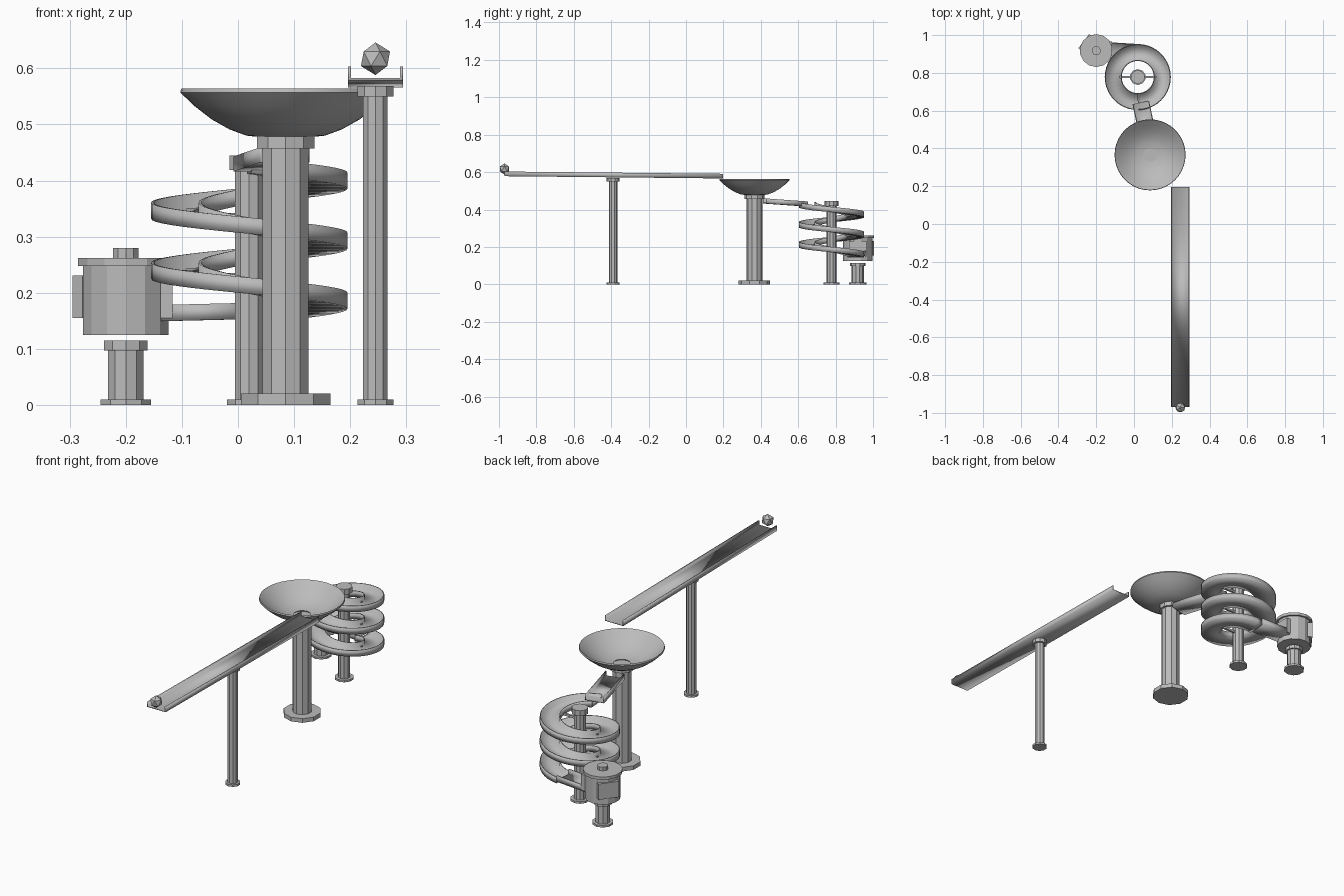
import bpy, bmesh, math
from mathutils import Vector

if "Cube" in bpy.data.objects:
    bpy.data.objects.remove(bpy.data.objects["Cube"])

grey = bpy.data.materials.new("plain_grey")
grey.diffuse_color = (0.5, 0.5, 0.5, 1)
grey.use_nodes = True
grey.node_tree.nodes["Principled BSDF"].inputs["Base Color"].default_value = grey.diffuse_color


def finish(name, bm, smooth=False):
    bmesh.ops.recalc_face_normals(bm, faces=bm.faces)
    me = bpy.data.meshes.new(name)
    bm.to_mesh(me)
    bm.free()
    me.materials.append(grey)
    for p in me.polygons:
        p.use_smooth = smooth
    ob = bpy.data.objects.new(name, me)
    bpy.context.collection.objects.link(ob)
    return ob


def cylinder(name, x, y, r, z0, z1, sides=10):
    bpy.ops.mesh.primitive_cylinder_add(vertices=sides, radius=r, depth=z1 - z0,
                                        location=(x, y, (z0 + z1) / 2))
    ob = bpy.context.object
    ob.name = name
    ob.data.materials.append(grey)


def box(name, loc, size, angle=0):
    bpy.ops.mesh.primitive_cube_add(size=1, location=loc, rotation=(0, 0, angle))
    ob = bpy.context.object
    ob.name = name
    ob.scale = size
    ob.data.materials.append(grey)


def channel(name, path, half, height, t=0.005):
    """U-shaped track swept along a path of floor centre points."""
    prof = [(-half, -t), (half, -t), (half, height), (half - t, height),
            (half - t, 0), (t - half, 0), (t - half, height), (-half, height)]
    path = [Vector(p) for p in path]
    bm = bmesh.new()
    rings = []
    for i, p in enumerate(path):
        d = path[min(i + 1, len(path) - 1)] - path[max(i - 1, 0)]
        side = Vector((d.y, -d.x, 0)).normalized()
        rings.append([bm.verts.new(p + side * a + Vector((0, 0, b))) for a, b in prof])
    for a, b in zip(rings, rings[1:]):
        for k in range(8):
            m = (k + 1) % 8
            bm.faces.new((a[k], a[m], b[m], b[k]))
    for r in (rings[0], rings[-1]):
        for quad in ((0, 5, 6, 7), (0, 1, 4, 5), (1, 2, 3, 4)):
            bm.faces.new([r[k] for k in quad])
    return finish(name, bm, True)


def post(name, x, y, r, top, cap, base):
    """Column with a cap (radius, height) and a base disc (radius, height)."""
    cylinder(name + "_column", x, y, r, base[1], top - cap[1])
    cylinder(name + "_cap", x, y, cap[0], top - cap[1], top)
    cylinder(name + "_base", x, y, base[0], 0, base[1])


# Ball at the start of the ramp
bpy.ops.mesh.primitive_ico_sphere_add(subdivisions=1, radius=0.029, location=(0.245, -0.971, 0.617))
bpy.context.object.name = "ball"
bpy.context.object.data.materials.append(grey)

# Long ramp and its post
channel("ramp", [(0.245, -0.97, 0.583), (0.245, 0.197, 0.571)], 0.049, 0.02)
post("ramp_post", 0.245, -0.39, 0.023, 0.568, (0.034, 0.018), (0.034, 0.01))

# Funnel bowl on a thick post
FX, FY = 0.085, 0.366
outer = [(0.042, 0.477), (0.07, 0.480), (0.1, 0.491), (0.132, 0.509), (0.163, 0.533), (0.188, 0.557)]
inner = [(0.186, 0.564), (0.158, 0.54), (0.128, 0.517), (0.096, 0.499), (0.066, 0.488), (0.036, 0.484)]
bm = bmesh.new()
N = 40
prof = outer + inner
grid = [[bm.verts.new((FX + r * math.sin(2 * math.pi * i / N), FY + r * math.cos(2 * math.pi * i / N), z))
         for r, z in prof] for i in range(N)]
for i in range(N):
    a, b = grid[i], grid[(i + 1) % N]
    for k in range(len(prof)):
        m = (k + 1) % len(prof)
        bm.faces.new((a[k], a[m], b[m], b[k]))
bowl = finish("funnel_bowl", bm, True)
bpy.context.view_layer.objects.active = bowl
bpy.ops.object.select_all(action='DESELECT')
bowl.select_set(True)
bpy.ops.object.shade_smooth_by_angle(angle=math.radians(35))
post("funnel_post", FX, FY, 0.043, 0.478, (0.054, 0.021), (0.084, 0.02))

# Short chute from the funnel to the spiral
channel("feed_chute", [(0.083, 0.42, 0.437), (0.036, 0.643, 0.421)], 0.045, 0.022)

# Spiral track: two and a half turns down, counterclockwise
SX, SY, SR, PITCH = 0.02, 0.778, 0.13, 0.107
path = []
for i in range(101):
    turn = 2.5 * i / 100
    a = -math.pi / 2 + 2 * math.pi * turn
    path.append((SX + SR * math.cos(a), SY + SR * math.sin(a), 0.417 - PITCH * turn))
channel("spiral_track", path, 0.045, 0.024)

# Spiral post with spokes under each half turn
post("spiral_post", SX, SY, 0.027, 0.445, (0.037, 0.026), (0.042, 0.01))
for i in range(5):
    s = 1 if i % 2 == 0 else -1
    box("spiral_spoke_%d" % i, (SX + s * 0.058, SY, 0.417 - PITCH * (0.25 + 0.5 * i)), (0.075, 0.01, 0.01))

# Exit chute into the drum
channel("exit_chute", [(0.02, 0.908, 0.158), (-0.146, 0.918, 0.154)], 0.045, 0.024)

# Collecting drum with lid, knob and two side plates
DX, DY = -0.2, 0.918
cylinder("drum", DX, DY, 0.078, 0.125, 0.248, 14)
cylinder("drum_lid", DX, DY, 0.087, 0.248, 0.262, 14)
cylinder("drum_knob", DX, DY, 0.024, 0.262, 0.28)
for name, deg in (("drum_inlet_plate", 0), ("drum_back_plate", 143)):
    a = math.radians(deg)
    box(name, (DX + 0.072 * math.cos(a), DY + 0.072 * math.sin(a), 0.193), (0.022, 0.094, 0.076), a)
post("drum_post", DX, DY, 0.033, 0.115, (0.041, 0.018), (0.047, 0.01))
